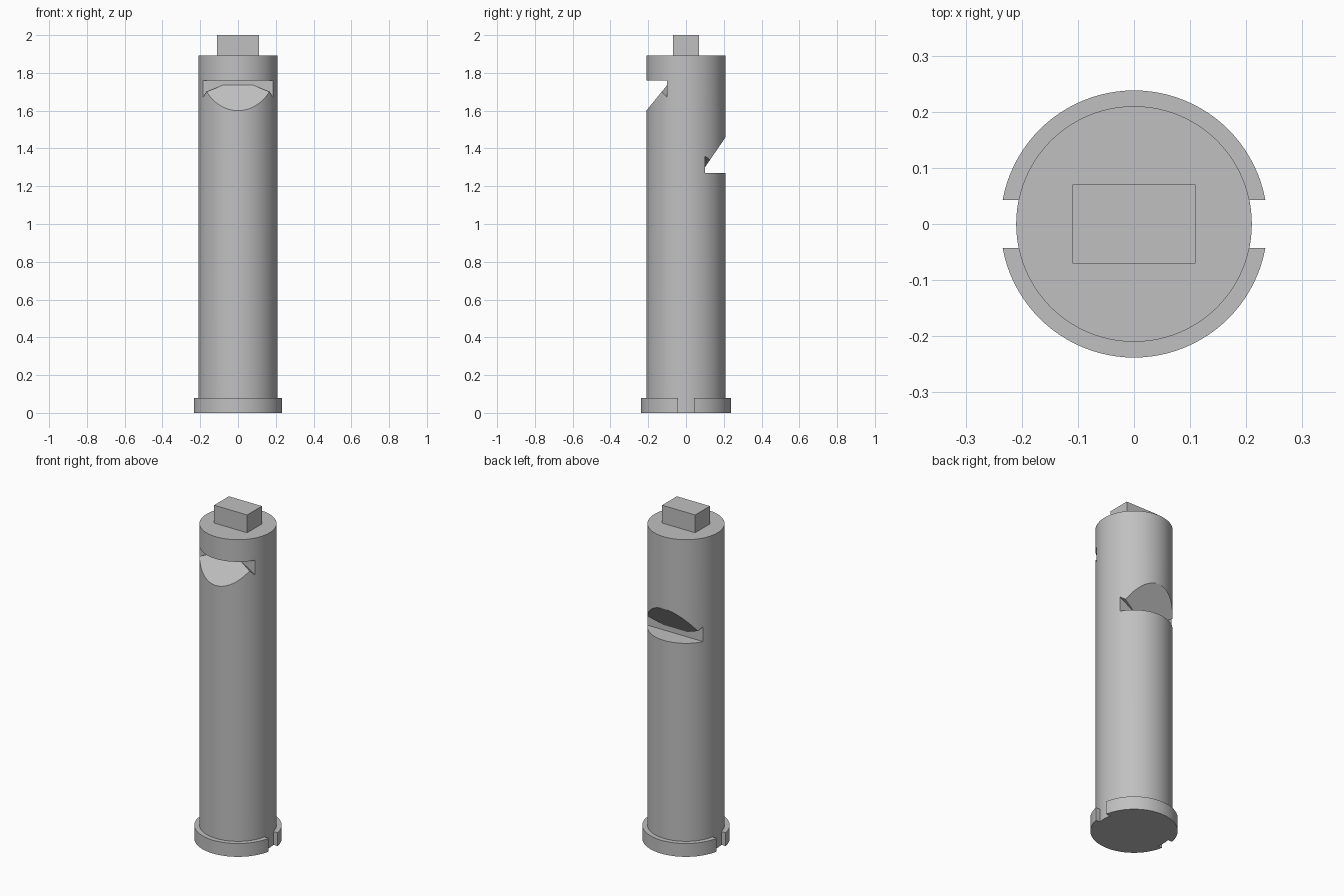
import bpy, bmesh
from mathutils import Vector

if "Cube" in bpy.data.objects:
    bpy.data.objects.remove(bpy.data.objects["Cube"])

grey = bpy.data.materials.new("light_grey")
grey.diffuse_color = (0.53, 0.53, 0.53, 1)
grey.use_nodes = True
grey.node_tree.nodes["Principled BSDF"].inputs["Base Color"].default_value = grey.diffuse_color


def cylinder(name, radius, z0, z1):
    bpy.ops.mesh.primitive_cylinder_add(vertices=96, radius=radius, depth=z1 - z0,
                                        location=(0, 0, (z0 + z1) / 2))
    ob = bpy.context.object
    ob.name = name
    ob.data.materials.append(grey)
    return ob


def box(name, size, centre):
    bpy.ops.mesh.primitive_cube_add(size=1, location=centre)
    ob = bpy.context.object
    ob.name = name
    ob.scale = size
    bpy.ops.object.transform_apply(location=False, rotation=False, scale=True)
    ob.data.materials.append(grey)
    return ob


def hull(name, points):
    bm = bmesh.new()
    for p in points:
        bm.verts.new(p)
    bmesh.ops.convex_hull(bm, input=bm.verts)
    bmesh.ops.recalc_face_normals(bm, faces=bm.faces)
    me = bpy.data.meshes.new(name)
    bm.to_mesh(me)
    bm.free()
    ob = bpy.data.objects.new(name, me)
    bpy.context.collection.objects.link(ob)
    me.materials.append(grey)
    return ob


def cut(target, cutter):
    mod = target.modifiers.new("cut", 'BOOLEAN')
    mod.operation = 'DIFFERENCE'
    mod.solver = 'EXACT'
    mod.object = cutter
    bpy.context.view_layer.objects.active = target
    bpy.ops.object.modifier_apply(modifier=mod.name)
    bpy.data.objects.remove(cutter)


def smooth(ob):
    bpy.ops.object.select_all(action='DESELECT')
    ob.select_set(True)
    bpy.context.view_layer.objects.active = ob
    bpy.ops.object.shade_smooth_by_angle(angle=0.4)


def notch(target, side, flat_z, tip_z, rim_z, mid_z, low_z):
    """Flat-and-slope notch on one side, with a small folded pocket at each end."""
    y = side * 0.1
    far = rim_z + (rim_z - tip_z) * 0.09 / 0.11
    profile = [(y, flat_z), (y, tip_z), (side * 0.30, far), (side * 0.30, flat_z)]
    cut(target, hull("notch_cutter", [(x, py, z) for x in (-0.3, 0.3) for py, z in profile]))
    for s in (-1, 1):
        a = Vector((s * 0.08, y, tip_z))
        u = (Vector((s * 0.165, side * 0.128, mid_z)) - a) * 1.6
        v = (Vector((s * 0.185, y, low_z)) - a) * 1.6
        floor = [a, a + u, a + v, a + u + v]
        cut(target, hull("pocket_cutter", floor + [(p.x, p.y, flat_z) for p in floor]))


# Main barrel with front and rear notches
barrel = cylinder("barrel", 0.21, 0, 1.893)
notch(barrel, -1, 1.76, 1.735, 1.60, 1.70, 1.67)
notch(barrel, 1, 1.27, 1.30, 1.46, 1.338, 1.36)
smooth(barrel)

# Base flange with a slot on each side, open down to the barrel
flange = cylinder("base_flange", 0.238, 0, 0.08)
for s in (-1, 1):
    cut(flange, box("slot_cutter", (0.1, 0.085, 0.3), (s * 0.255, 0, 0.04)))
smooth(flange)

# Rectangular drive tang on top
box("drive_tang", (0.22, 0.14, 0.13), (0, 0, 1.935))
